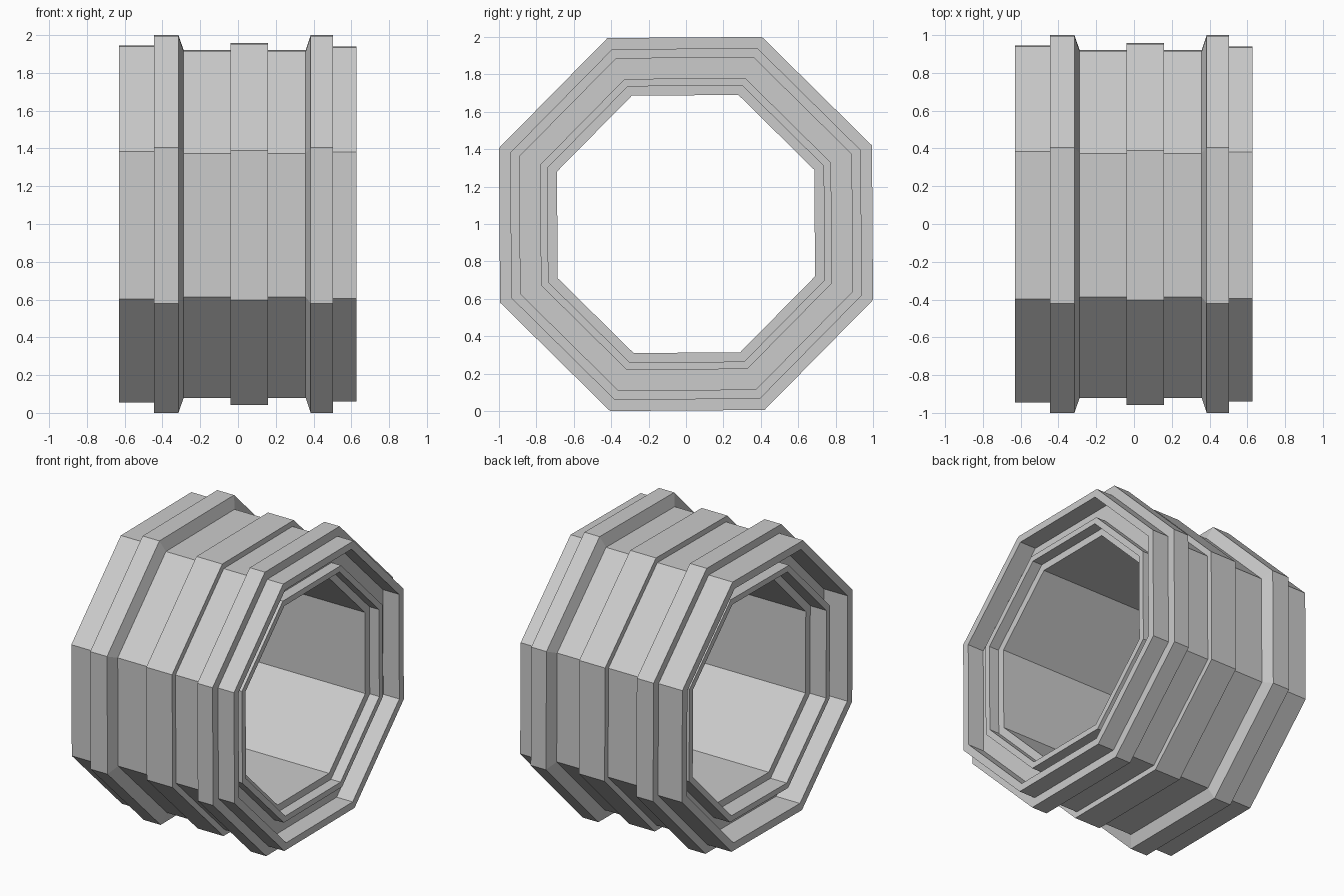
import bpy, bmesh, math

if "Cube" in bpy.data.objects:
    bpy.data.objects.remove(bpy.data.objects["Cube"])

SIDES = 8
TURN = math.radians(0.4)
HALF = math.pi / SIDES


def lathe_x(name, profile):
    """Revolve a closed (x, extent) profile around the x axis with flat octagonal sides."""
    bm = bmesh.new()
    rings = []
    for i in range(SIDES):
        a = HALF + i * 2 * HALF + TURN
        ring = []
        for x, extent in profile:
            r = extent / math.cos(HALF - TURN)
            ring.append(bm.verts.new((x, r * math.cos(a), 1 + r * math.sin(a))))
        rings.append(ring)
    n = len(profile)
    for i in range(SIDES):
        a, b = rings[i], rings[(i + 1) % SIDES]
        for j in range(n):
            k = (j + 1) % n
            bm.faces.new((a[j], a[k], b[k], b[j]))
    bmesh.ops.recalc_face_normals(bm, faces=bm.faces)
    mesh = bpy.data.meshes.new(name)
    bm.to_mesh(mesh)
    bm.free()
    obj = bpy.data.objects.new(name, mesh)
    bpy.context.collection.objects.link(obj)
    return obj


def end_steps(shoulder, lip, end, outer):
    """End face from the outside inwards: collar, groove, inner lip, bore."""
    return [(shoulder, outer), (end, outer), (end, 0.89), (shoulder, 0.89),
            (shoulder, 0.78), (lip, 0.78), (lip, 0.74), (shoulder, 0.74),
            (shoulder, 0.69)]


# Outer wall with two flanges and a raised middle band
outer_wall = [(-0.445, 1.0), (-0.315, 1.0), (-0.288, 0.92),
              (-0.04, 0.92), (-0.04, 0.958), (0.16, 0.958), (0.16, 0.92),
              (0.358, 0.92), (0.385, 1.0), (0.503, 1.0)]

# Stepped ends, joined by the straight bore
right_end = end_steps(0.503, 0.577, 0.627, 0.94)
left_end = end_steps(-0.445, -0.57, -0.63, 0.945)

lathe_x("ring_body", outer_wall + right_end + left_end[::-1])
